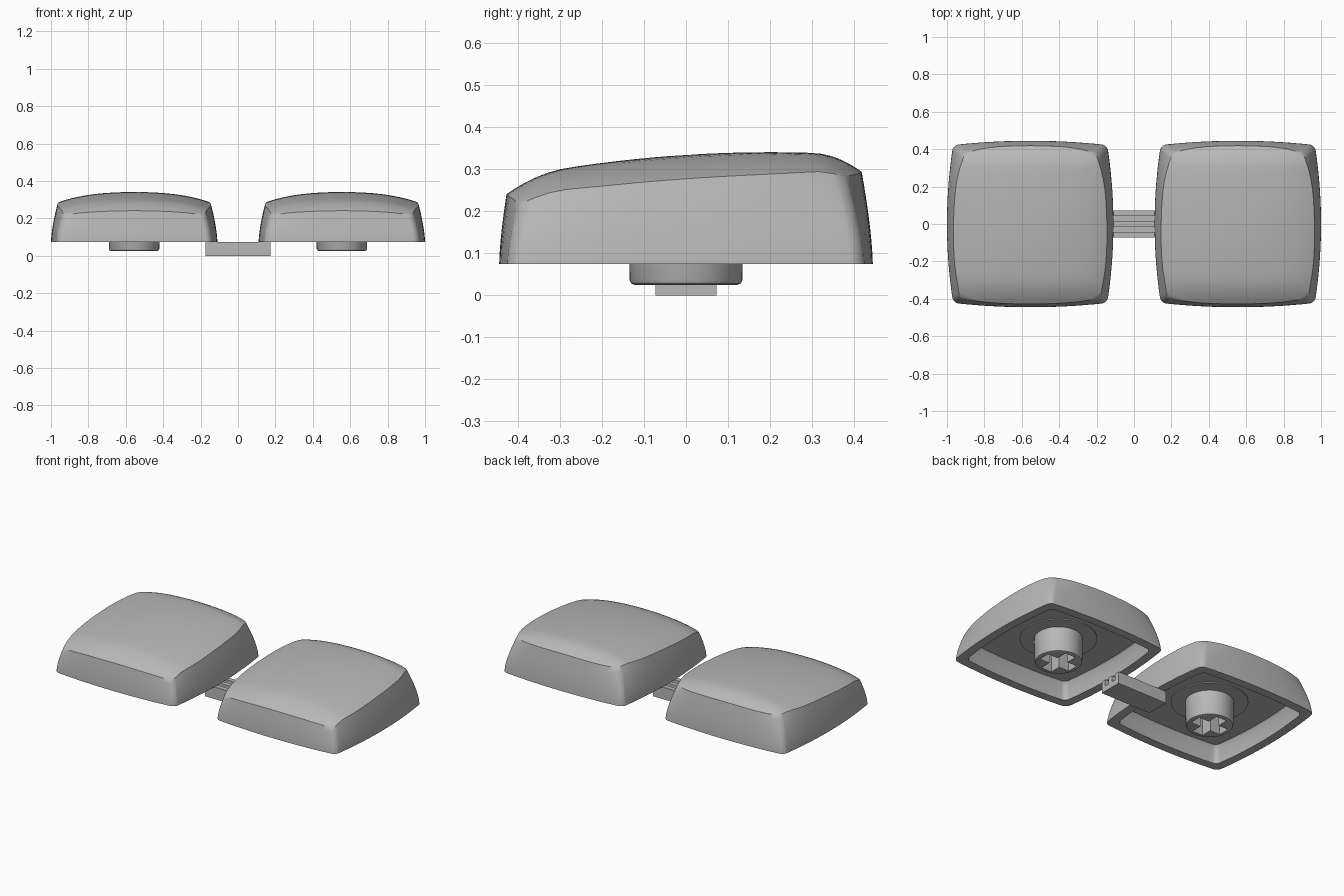
import bpy, bmesh, math
from mathutils import Matrix, Vector

if "Cube" in bpy.data.objects:
    bpy.data.objects.remove(bpy.data.objects["Cube"], do_unlink=True)

grey = bpy.data.materials.new("plain grey plastic")
grey.use_nodes = True
COLOUR = (0.48, 0.48, 0.48, 1)
grey.diffuse_color = COLOUR
grey.node_tree.nodes["Principled BSDF"].inputs["Base Color"].default_value = COLOUR

BASE, ROOF, CAP_X = 0.075, 0.185, 0.555


def finish(name, bm, smooth=True):
    bmesh.ops.recalc_face_normals(bm, faces=bm.faces)
    mesh = bpy.data.meshes.new(name)
    bm.to_mesh(mesh)
    bm.free()
    mesh.materials.append(grey)
    obj = bpy.data.objects.new(name, mesh)
    bpy.context.collection.objects.link(obj)
    if smooth:
        shade(obj)
    return obj


def shade(obj):
    bpy.ops.object.select_all(action='DESELECT')
    obj.select_set(True)
    bpy.context.view_layer.objects.active = obj
    bpy.ops.object.shade_smooth_by_angle(angle=math.radians(40))


def loft(rings):
    """Skin a list of equal-length rings and close both ends with fans."""
    bm = bmesh.new()
    loops = [[bm.verts.new(p) for p in ring] for ring in rings]
    n = len(loops[0])
    for a, b in zip(loops, loops[1:]):
        for i in range(n):
            j = (i + 1) % n
            bm.faces.new((a[i], a[j], b[j], b[i]))
    for ring in (loops[0], loops[-1]):
        centre = bm.verts.new(sum((v.co for v in ring), Vector()) / n)
        for i in range(n):
            bm.faces.new((ring[i], ring[(i + 1) % n], centre))
    return bm


def prism(points, axis_map, depth):
    """Extrude a closed 2D profile by a depth vector."""
    bm = bmesh.new()
    face = bm.faces.new([bm.verts.new(axis_map(*p)) for p in points])
    new = bmesh.ops.extrude_face_region(bm, geom=[face])["geom"]
    bmesh.ops.translate(bm, vec=depth,
                        verts=[v for v in new if isinstance(v, bmesh.types.BMVert)])
    return bm


# Cap outline: rounded square with gently bowed sides
def outline(radius=0.07, side=18, arc=8):
    pts = []
    c = 1 - radius
    for k in range(4):
        turn = Matrix.Rotation(k * math.pi / 2, 2)
        quarter = [(1, -c + 2 * c * i / side) for i in range(side)]
        for i in range(arc):
            a = math.pi / 2 * i / arc
            quarter.append((c + radius * math.cos(a), c + radius * math.sin(a)))
        for p in quarter:
            u, v = turn @ Vector(p)
            pts.append((u * (0.412 + 0.033 * (1 - v * v)),
                        v * (0.422 + 0.023 * (1 - u * u))))
    return pts


# Top surface: sloping, domed, rolling off at front and back
def top_height(x, y):
    q = (x / 0.405) ** 2
    z = 0.341 - 0.16 * (y - 0.2) ** 2 - 0.036 * q - 0.019 * q * q
    return z - 1.7 * max(0, -0.28 - y) ** 2 - 2.8 * max(0, y - 0.3) ** 2


# Walls lean inward with height, most of all at the corners
def wall(x, y, z):
    lean = max(0, (z - BASE) / 0.205) ** 1.5
    corner = 0.055 * (x * y / 0.17) ** 4
    return x * (1 - (0.08 + corner) * lean), y * (1 - (0.054 + corner) * lean)


def build_cap():
    base = outline()
    edge = []
    for x, y in base:
        z = 0.25
        for _ in range(15):
            z = top_height(*wall(x, y, z))
        edge.append((*wall(x, y, z), z))
    rings = [[(x * s, y * s, z) for x, y in base]
             for s, z in ((0.6, ROOF), (0.84, ROOF), (0.86, ROOF - 0.012), (0.88, BASE))]
    for i in range(8):
        ring = []
        for (x, y), (_, _, top) in zip(base, edge):
            z = BASE + (top - BASE) * i / 8
            ring.append((*wall(x, y, z), z))
        rings.append(ring)
    rings.append(edge)
    for s in (0.97, 0.94, 0.9, 0.86, 0.82, 0.77, 0.7, 0.6, 0.5, 0.4, 0.3, 0.2, 0.1):
        rings.append([(x * s, y * s, top_height(x * s, y * s)) for x, y, _ in edge])
    return finish("left_cap", loft(rings))


def lathe(name, profile, steps=64):
    angles = [2 * math.pi * i / steps for i in range(steps)]
    rings = [[(r * math.cos(a), r * math.sin(a), z) for a in angles] for r, z in profile]
    return finish(name, loft(rings))


# Stem with a cross-shaped socket in its underside
def build_stem():
    stem = lathe("left_stem", [(0.122, 0.025), (0.13, 0.028), (0.134, 0.036),
                               (0.137, ROOF + 0.01)])
    a, b = 0.105, 0.036
    cross = []
    for k in range(4):
        turn = Matrix.Rotation(k * math.pi / 2, 2)
        cross += [tuple(turn @ Vector(p)) for p in ((a, -b), (a, b), (b, b))]
    cutter = finish("socket_cutter", prism(cross, lambda x, y: (x, y, 0), (0, 0, 0.17)), False)
    cutter.hide_render = True
    cut = stem.modifiers.new("socket", 'BOOLEAN')
    cut.operation, cut.solver, cut.object = 'DIFFERENCE', 'EXACT', cutter
    bpy.context.view_layer.objects.active = stem
    bpy.ops.object.modifier_apply(modifier=cut.name)
    bpy.data.objects.remove(cutter, do_unlink=True)
    shade(stem)
    return stem


# Left parts, then linked copies on the right
boss = lathe("left_stem_boss", [(0.218, ROOF - 0.006), (0.218, ROOF + 0.01)])
for part in (build_cap(), build_stem(), boss):
    part.location.x = CAP_X
    twin = part.copy()
    twin.name = part.name.replace("left", "right")
    twin.location.x = -CAP_X
    bpy.context.collection.objects.link(twin)

# Connecting bar: two channels between three equal ribs
w, floor = 0.073, 0.035
outer, inner = w * 0.6, w * 0.2
half = [(w, 0), (w, BASE), (outer, BASE), (outer, floor), (inner, floor), (inner, BASE)]
profile = half + [(-y, z) for y, z in reversed(half)]
finish("connecting_bar", prism(profile, lambda y, z: (-0.175, y, z), (0.35, 0, 0)), False)
